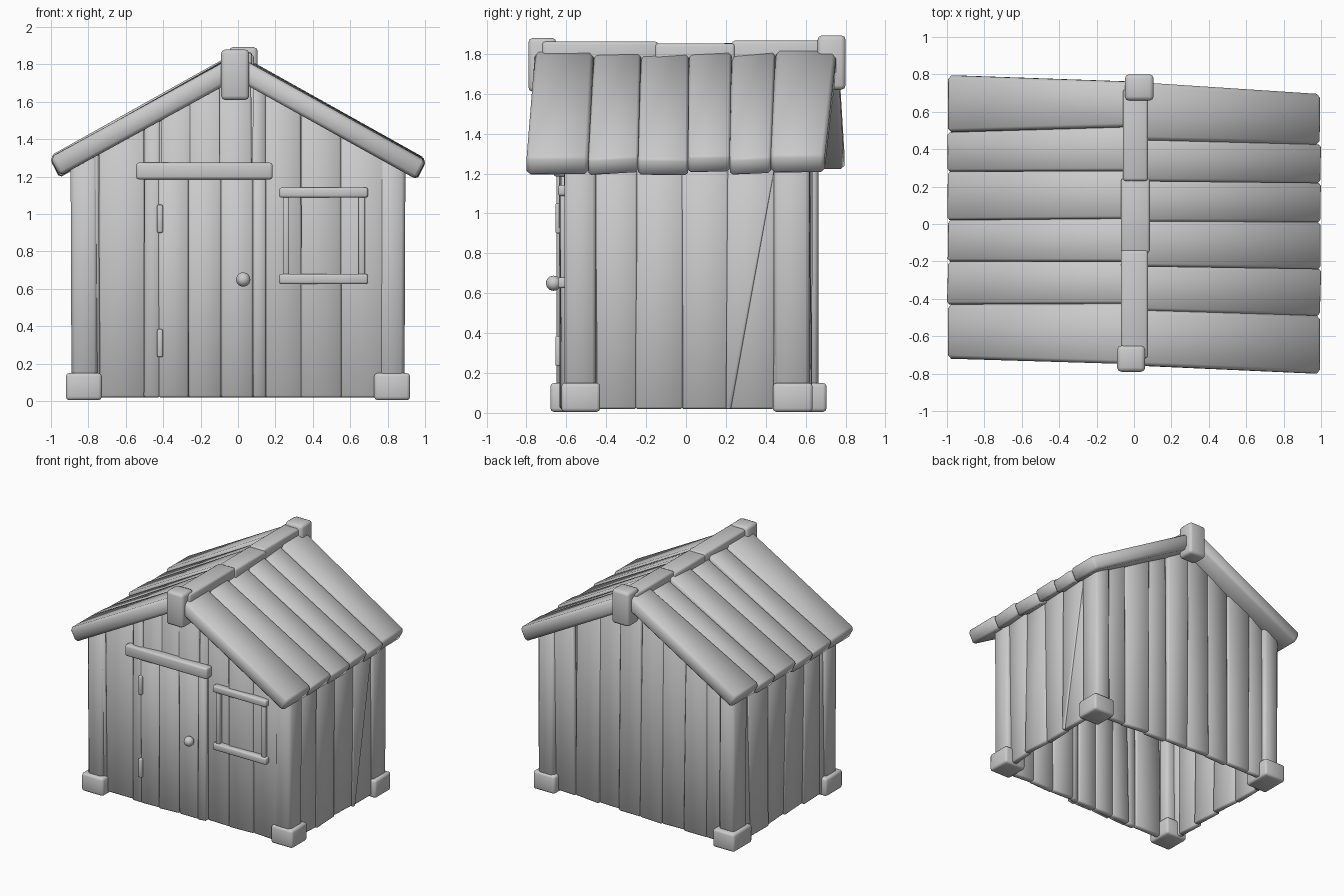
import bpy, bmesh, random
from mathutils import Vector as V

if "Cube" in bpy.data.objects:
    bpy.data.objects.remove(bpy.data.objects["Cube"])

random.seed(4)


def solid(name, outer, inner, bevel, segments):
    """Closed six-sided board from an outer and an inner quad, with softened edges."""
    bm = bmesh.new()
    a = [bm.verts.new(p) for p in outer]
    b = [bm.verts.new(p) for p in inner]
    bm.faces.new(a)
    bm.faces.new(b[::-1])
    for i in range(4):
        j = (i + 1) % 4
        bm.faces.new((a[j], a[i], b[i], b[j]))
    bmesh.ops.recalc_face_normals(bm, faces=bm.faces)
    bmesh.ops.bevel(bm, geom=bm.edges[:], offset=bevel, segments=segments, profile=0.5, affect='EDGES')
    for f in bm.faces:
        f.smooth = True
    me = bpy.data.meshes.new(name)
    bm.to_mesh(me)
    bm.free()
    ob = bpy.data.objects.new(name, me)
    bpy.context.collection.objects.link(ob)
    return ob


def board(name, quad, depth, bevel=0.012, warp=0.0, segments=1):
    """Board with outer face quad, thickness vector depth, corners warped along depth."""
    d = V(depth)
    outer = [V(p) + d.normalized() * random.uniform(-warp, warp) for p in quad]
    return solid(name, outer, [p + d for p in outer], bevel, segments)


def box(name, x0, x1, y0, y1, z0, z1, bevel=0.015):
    return board(name, [(x0, y0, z0), (x1, y0, z0), (x1, y0, z1), (x0, y0, z1)],
                 (0, y1 - y0, 0), bevel, segments=2)


def under(x):
    return 1.765 - 0.565 * abs(x)


def front_y(x):
    return -0.61 + 0.02 * x


def back_y(x):
    return 0.61 - 0.03 * x


# Gable walls: upright planks cut to the roof slope
front_x = [-0.80, -0.74, -0.5, -0.42, -0.26, -0.09, 0.08, 0.15, 0.34, 0.55, 0.80]
back_x = [-0.80, -0.62, -0.42, -0.22, -0.02, 0.17, 0.36, 0.58, 0.80]
for name, xs, wall, sign in (("front_plank", front_x, front_y, 1), ("back_plank", back_x, back_y, -1)):
    for a, b in zip(xs, xs[1:]):
        t = random.uniform(-0.012, 0.012)
        quad = [(a - 0.004, wall(a), 0.02), (b + 0.004, wall(b), 0.02),
                (b + t, wall(b), under(b)), (a + t, wall(a), under(a))]
        board(name, quad, (0, 0.05 * sign, 0), 0.01, 0.016)

# Side walls
side_y = [-0.56, -0.45, -0.25, -0.02, 0.21, 0.44, 0.56]
for s in (-1, 1):
    x = 0.87 * s
    for a, b in zip(side_y, side_y[1:]):
        quad = [(x, a - 0.004, 0.02), (x, b + 0.004, 0.02), (x, b + 0.004, 1.275), (x, a - 0.004, 1.275)]
        board("side_plank", quad, (-0.05 * s, 0, 0), 0.01, 0.016)
# Leaning board on the right wall
board("leaning_plank", [(0.888, 0.20, 0.02), (0.888, 0.225, 0.02), (0.888, 0.45, 1.26), (0.888, 0.21, 1.26)],
      (-0.04, 0, 0), 0.006)

# Corner posts with sloped tops, and their feet: side, outer y, inner y, foot outer, foot inner
for s, yo, yi, fo, fi in ((-1, -0.65, -0.50, -0.68, -0.47), (1, -0.61, -0.45, -0.625, -0.43),
                          (-1, 0.665, 0.49, 0.705, 0.47), (1, 0.62, 0.44, 0.635, 0.435)):
    quad = [(0.75 * s, yo, 0.03), (0.89 * s, yo, 0.03), (0.895 * s, yo, under(0.895)),
            (0.755 * s, yo, under(0.755))]
    board("corner_post", quad, (0, yi - yo, 0), 0.02)
    box("post_foot", 0.728 * s, 0.92 * s, fo, fi, 0.005, 0.15, 0.018)

# Roof boards: y limits at ridge and eave, lift above the base slope
left_r = [-0.75, -0.425, -0.20, 0.03, 0.285, 0.52, 0.76]
left_e = [-0.72, -0.43, -0.20, 0.02, 0.28, 0.49, 0.795]
right_r = [-0.755, -0.46, -0.225, 0.015, 0.23, 0.45, 0.76]
right_e = [-0.80, -0.49, -0.24, 0.01, 0.22, 0.425, 0.695]
lifts = [0.0, -0.006, -0.012, 0.002, -0.008, 0.012]
for s, ridge, eave, top0, low0 in ((-1, left_r, left_e, 1.857, 1.300), (1, right_r, right_e, 1.846, 1.285)):
    for i in range(6):
        edge = i in (0, 5)
        top, low = top0 + lifts[i], low0 + lifts[i]
        quad = [(0.0, ridge[i], top), (0.0, ridge[i + 1], top),
                (1.003 * s, eave[i + 1], low), (1.003 * s, eave[i], low)]
        th = 0.112 if edge else 0.098
        board("roof_board", quad, (-0.46 * th * s, 0, -0.89 * th), 0.02 if edge else 0.014,
              0.003 if edge else 0.01)

# Ridge beam in three lengths with a block at each end
box("ridge_beam", -0.07, 0.075, -0.72, -0.14, 1.73, 1.862)
box("ridge_beam", -0.07, 0.085, -0.155, 0.245, 1.72, 1.852)
box("ridge_beam", -0.06, 0.075, 0.23, 0.72, 1.73, 1.866)
box("ridge_end_block", -0.09, 0.06, -0.79, -0.65, 1.61, 1.88, 0.022)
box("ridge_end_block", -0.048, 0.105, 0.66, 0.80, 1.62, 1.893, 0.022)

# Door: planks, lintel, hinges and knob
door_x = [-0.425, -0.265, -0.09, 0.08, 0.15]
for a, b in zip(door_x, door_x[1:]):
    board("door_plank", [(a, -0.632, 0.02), (b, -0.626, 0.02), (b, -0.626, 1.21), (a, -0.632, 1.21)],
          (0, 0.04, 0), 0.01, 0.008)
box("door_lintel", -0.545, 0.185, -0.665, -0.59, 1.185, 1.275)
for z in (0.235, 0.90):
    box("door_hinge", -0.432, -0.402, -0.655, -0.61, z, z + 0.15, 0.008)
bpy.ops.mesh.primitive_uv_sphere_add(segments=20, ring_count=12, radius=0.038, location=(0.028, -0.664, 0.65))
bpy.context.object.name = "door_knob"
bpy.ops.object.shade_smooth()

# Window frame
for z0, z1 in ((0.625, 0.68), (1.088, 1.142)):
    box("window_rail", 0.22, 0.695, -0.642, -0.585, z0, z1, 0.012)
for x in (0.24, 0.645):
    box("window_stile", x, x + 0.034, -0.63, -0.585, 0.66, 1.11, 0.008)
